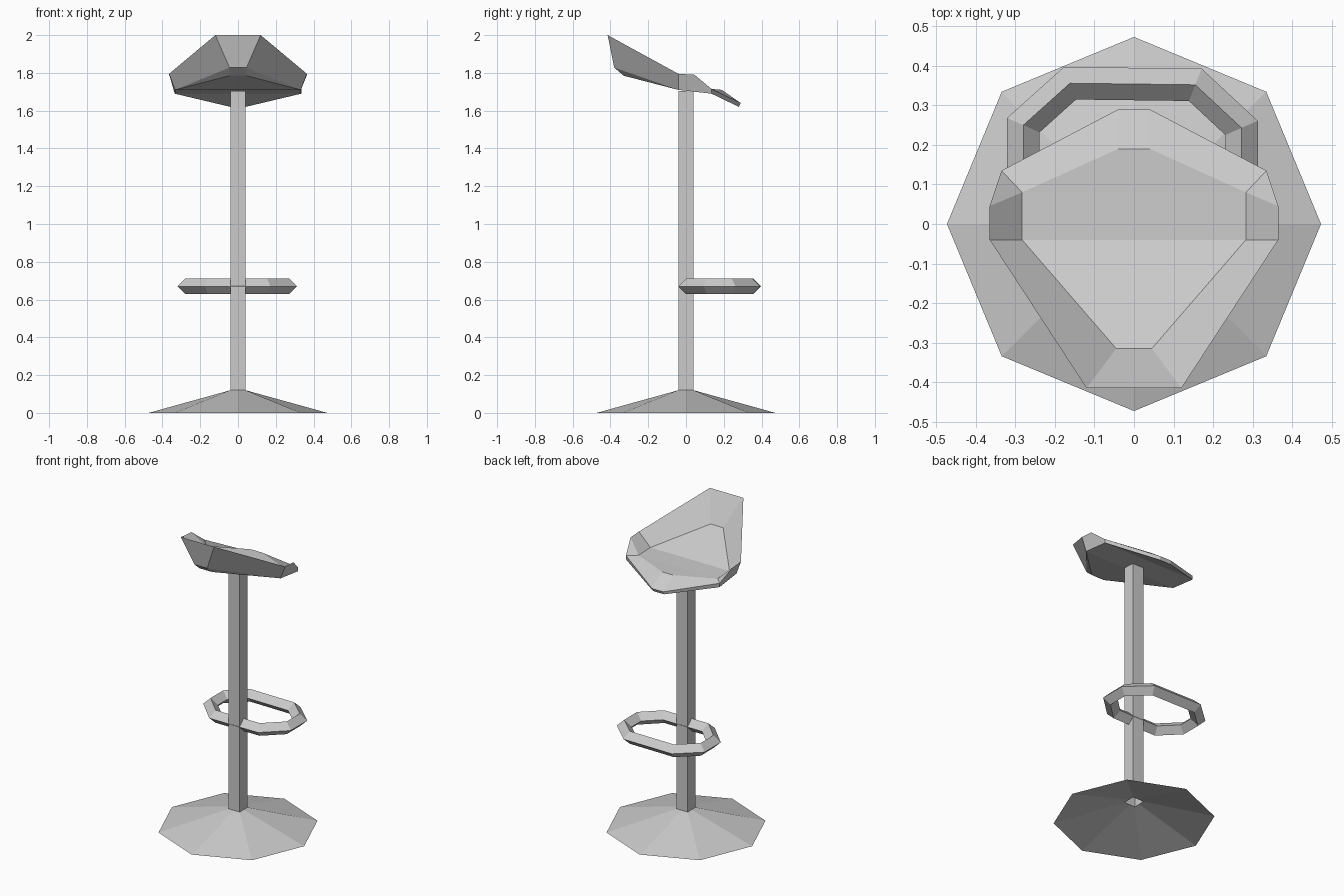
import bpy
from math import cos, sin, pi
from mathutils import Vector
import bmesh

if "Cube" in bpy.data.objects:
    bpy.data.objects.remove(bpy.data.objects["Cube"])


def make_object(name, verts, faces):
    mesh = bpy.data.meshes.new(name)
    mesh.from_pydata([tuple(v) for v in verts], [], faces)
    bm = bmesh.new()
    bm.from_mesh(mesh)
    bmesh.ops.recalc_face_normals(bm, faces=bm.faces)
    bm.to_mesh(mesh)
    bm.free()
    obj = bpy.data.objects.new(name, mesh)
    bpy.context.collection.objects.link(obj)
    return obj


def bridge(a, b, n):
    """Quads between two closed rings of n points starting at a and b."""
    return [(a + i, a + (i + 1) % n, b + (i + 1) % n, b + i) for i in range(n)]


# Base: open shallow cone, octagon below blending to the square pole above
R, P = 0.473, 0.04
angles = [i * pi / 4 for i in range(8)]
outer = [(R * cos(a), R * sin(a), 0) for a in angles]
inner = [(P * round(cos(a)), P * round(sin(a)), 0.12) for a in angles]
make_object("base", outer + inner, bridge(0, 8, 8))

# Pole: square open tube
square = [(-P, -P), (P, -P), (P, P), (-P, P)]
make_object("pole", [(x, y, z) for z in (0.12, 1.705) for x, y in square], bridge(0, 4, 4))

# Footrest: diamond section swept around an eight-sided loop
path = [Vector(p) for p in ((-.16, 0), (.155, 0), (.272, .11), (.272, .243),
                            (.155, .352), (-.162, .356), (-.28, .25), (-.28, .12))]
n = len(path)
rings = [[], [], [], []]
for i, p in enumerate(path):
    d0 = (p - path[i - 1]).normalized()
    d1 = (path[(i + 1) % n] - p).normalized()
    n0, n1 = Vector((d0.y, -d0.x)), Vector((d1.y, -d1.x))
    out = (n0 + n1) / (1 + n0.dot(n1)) * 0.041
    for k, (r, z) in enumerate(((1, 0), (0, .041), (-1, 0), (0, -.041))):
        q = p + out * r
        rings[k].append((q.x, q.y, 0.67 + z))
make_object("footrest", sum(rings, []),
            sum([bridge(k * n, (k + 1) % 4 * n, n) for k in range(4)], []))

# Seat: right half points, mirrored across x
half = [
    (.12, -.415, 2.0), (.365, -.04, 1.795), (.365, .045, 1.79), (.335, .135, 1.715), (.04, .29, 1.64),  # rim
    (.045, -.315, 1.825), (.283, -.04, 1.714), (.283, .08, 1.71), (.04, .19, 1.71),                     # top
    (.045, -.38, 1.828), (.045, -.33, 1.785), (.333, -.04, 1.71), (.335, .135, 1.69), (.04, .28, 1.62)  # underside
]
m = len(half)
sides = [(0, 5, 6, 1), (1, 6, 7, 2), (2, 7, 3), (3, 7, 8, 4),
         (0, 1, 11, 9), (9, 11, 10), (1, 2, 3, 12, 11), (3, 4, 13, 12)]
middle = [0, 5, 6, 7, 8, 4, 13, 12, 11, 10, 9]
faces = sides + [tuple(i + m for i in reversed(f)) for f in sides]
for a, b in zip(middle, middle[1:] + middle[:1]):
    faces.append((a, b, b + m, a + m))
make_object("seat", half + [(-x, y, z) for x, y, z in half], faces)
